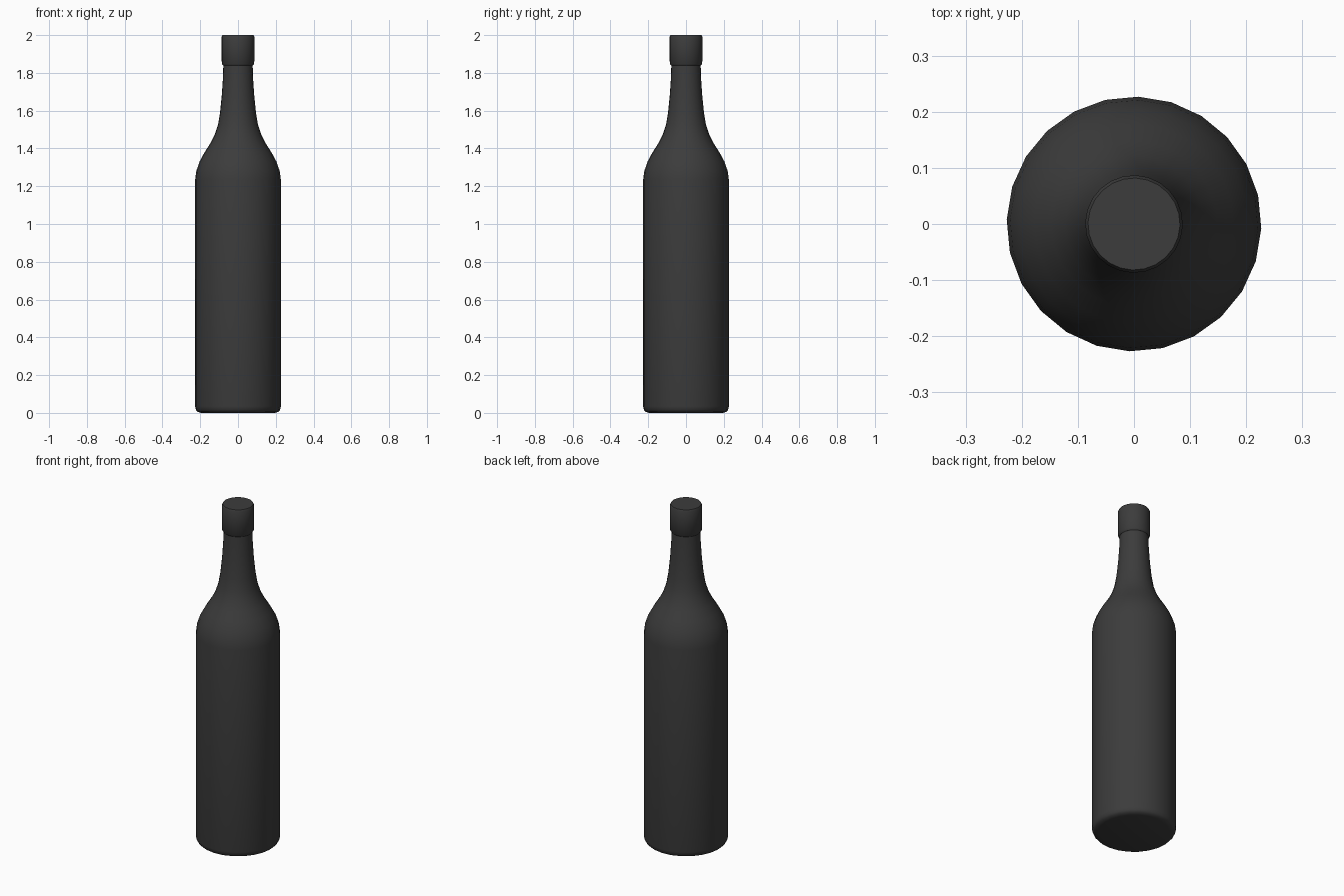
import bpy, bmesh, math

if "Cube" in bpy.data.objects:
    bpy.data.objects.remove(bpy.data.objects["Cube"])

dark = bpy.data.materials.new("dark_glass")
dark.diffuse_color = (0.045, 0.045, 0.045, 1)
dark.use_nodes = True
dark.node_tree.nodes["Principled BSDF"].inputs["Base Color"].default_value = dark.diffuse_color


def lathe(name, profile, sides, turn=-2):
    """Revolve (radius, height) points around z and close both ends."""
    bm = bmesh.new()
    rings = []
    for r, z in profile:
        angles = [math.radians(turn) + math.tau * i / sides for i in range(sides)]
        rings.append([bm.verts.new((r * math.cos(a), r * math.sin(a), z)) for a in angles])
    for low, high in zip(rings, rings[1:]):
        for i in range(sides):
            j = (i + 1) % sides
            bm.faces.new((low[i], low[j], high[j], high[i]))
    bm.faces.new(rings[0][::-1])
    bm.faces.new(rings[-1])
    mesh = bpy.data.meshes.new(name)
    bm.to_mesh(mesh)
    bm.free()
    mesh.materials.append(dark)
    obj = bpy.data.objects.new(name, mesh)
    bpy.context.collection.objects.link(obj)
    bpy.ops.object.select_all(action='DESELECT')
    obj.select_set(True)
    bpy.context.view_layer.objects.active = obj
    bpy.ops.object.shade_smooth_by_angle(angle=math.radians(40))
    return obj


# Bottle: rounded foot, straight body, sloping shoulder, tapering neck
lathe("bottle", [
    (0.195, 0.0), (0.214, 0.006), (0.223, 0.016), (0.227, 0.035),
    (0.227, 1.235), (0.221, 1.28), (0.204, 1.33), (0.178, 1.378),
    (0.148, 1.425), (0.123, 1.473), (0.106, 1.525), (0.095, 1.59),
    (0.086, 1.68), (0.080, 1.77), (0.077, 1.86)], 24)

# Cap: slightly wider sleeve with a small chamfer at each rim
lathe("cap", [
    (0.078, 1.838), (0.086, 1.848), (0.087, 1.99), (0.082, 2.0)], 24)
